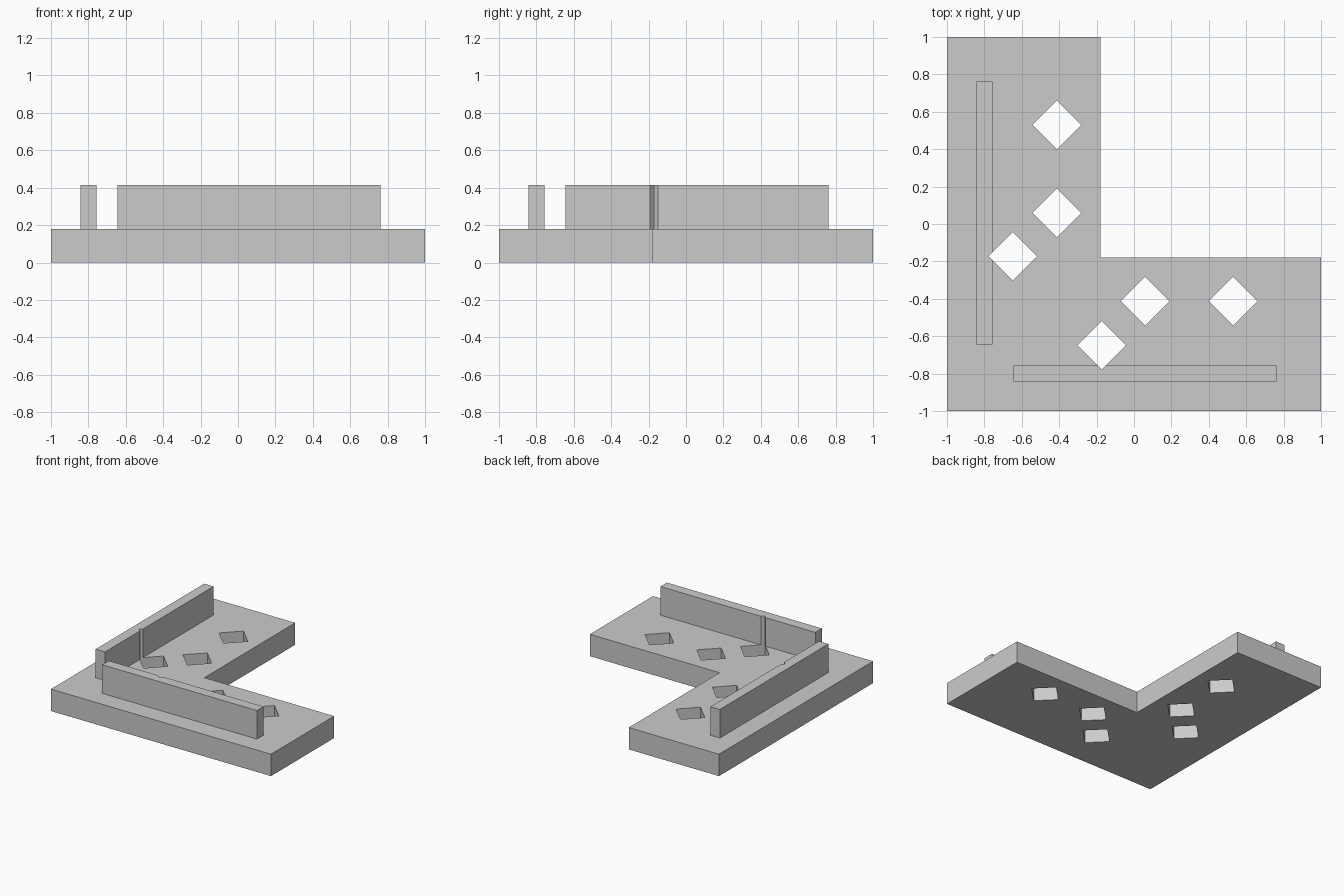
import bpy
import bmesh

if "Cube" in bpy.data.objects:
    bpy.data.objects.remove(bpy.data.objects["Cube"])

BASE_TOP, WALL_TOP = 0.18, 0.415
INNER = -0.18            # inner corner of the L
HOLE_R = 0.13            # half diagonal of the diamond holes

grey = bpy.data.materials.new("plain grey")
grey.diffuse_color = (0.6, 0.6, 0.6, 1)
grey.use_nodes = True
grey.node_tree.nodes["Principled BSDF"].inputs["Base Color"].default_value = grey.diffuse_color


def prism(name, outlines, z0, z1):
    """Extrude one or more flat outlines from z0 up to z1."""
    bm = bmesh.new()
    for outline in outlines:
        face = bm.faces.new([bm.verts.new((x, y, z0)) for x, y in outline])
        new = bmesh.ops.extrude_face_region(bm, geom=[face])["geom"]
        for v in new:
            if isinstance(v, bmesh.types.BMVert):
                v.co.z = z1
    bmesh.ops.recalc_face_normals(bm, faces=bm.faces)
    mesh = bpy.data.meshes.new(name)
    bm.to_mesh(mesh)
    bm.free()
    mesh.materials.append(grey)
    obj = bpy.data.objects.new(name, mesh)
    bpy.context.collection.objects.link(obj)
    return obj


def swap(points):
    """Mirror points across the diagonal of the L."""
    return [(y, x) for x, y in points]


# L-shaped slab
slab = prism("base_slab", [[(-1, -1), (1, -1), (1, INNER), (INNER, INNER),
                            (INNER, 1), (-1, 1)]], 0, BASE_TOP)

# Upright wall along each outer side
wall = [(-0.842, -0.645), (-0.757, -0.645), (-0.757, 0.763), (-0.842, 0.763)]
left_wall = prism("left_wall", [wall], BASE_TOP, WALL_TOP)
front_wall = prism("front_wall", [swap(wall)], BASE_TOP, WALL_TOP)

# Diamond shafts, three per arm, through slab and nicking the walls
centres = [(-0.412, 0.53), (-0.412, 0.06), (-0.648, -0.172)]
centres += swap(centres)
diamonds = [[(x + HOLE_R, y), (x, y + HOLE_R), (x - HOLE_R, y), (x, y - HOLE_R)]
            for x, y in centres]
cutter = prism("hole_cutter", diamonds, -0.1, 0.6)
cutter.hide_render = True

for part in (slab, left_wall, front_wall):
    mod = part.modifiers.new("diamond holes", "BOOLEAN")
    mod.operation = "DIFFERENCE"
    mod.solver = "EXACT"
    mod.object = cutter
    bpy.context.view_layer.objects.active = part
    bpy.ops.object.modifier_apply(modifier=mod.name)

bpy.data.objects.remove(cutter)
